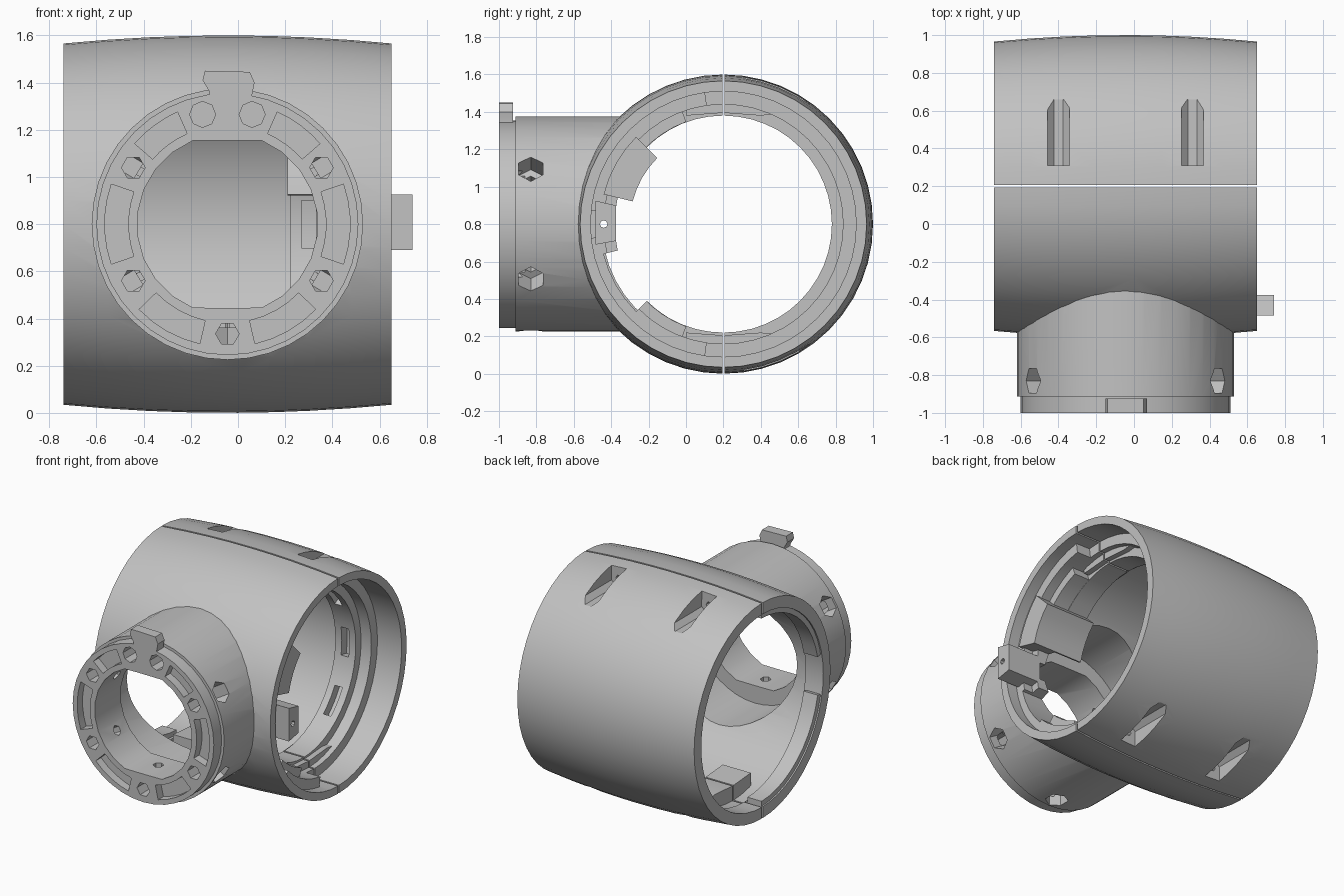
import bpy, bmesh, math
from mathutils import Vector, Matrix

if "Cube" in bpy.data.objects:
    bpy.data.objects.remove(bpy.data.objects["Cube"])

CX, CY, CZ = -0.045, 0.2, 0.8      # nozzle axis x, barrel axis y, shared height
grey = bpy.data.materials.new("light grey plastic")
grey.diffuse_color = (0.54, 0.54, 0.54, 1)
grey.use_nodes = True
grey.node_tree.nodes["Principled BSDF"].inputs["Base Color"].default_value = grey.diffuse_color


def finish(bm, name):
    bmesh.ops.recalc_face_normals(bm, faces=bm.faces)
    me = bpy.data.meshes.new(name)
    bm.to_mesh(me)
    bm.free()
    me.materials.append(grey)
    ob = bpy.data.objects.new(name, me)
    bpy.context.collection.objects.link(ob)
    return ob


def place(axis, a, r, t, centre=None):
    """Point at distance a along an axis, radius r and angle t around it."""
    c, s = r * math.cos(t), r * math.sin(t)
    if axis == 'x':
        cy, cz = centre or (CY, CZ)
        return (a, cy + c, cz + s)
    cx, cz = centre or (CX, CZ)
    return (cx + c, a, cz + s)


def lathe(name, axis, profile, n=40, centre=None, phase=0.0):
    bm = bmesh.new()
    rings = [[bm.verts.new(place(axis, a, r, 2 * math.pi * (i + phase) / n, centre))
              for i in range(n)] for a, r in profile]
    for p, q in zip(rings, rings[1:]):
        for i in range(n):
            j = (i + 1) % n
            bm.faces.new((p[i], p[j], q[j], q[i]))
    bm.faces.new(rings[0])
    bm.faces.new(rings[-1])
    return finish(bm, name)


def prism(name, lower, upper):
    bm = bmesh.new()
    p = [bm.verts.new(v) for v in lower]
    q = [bm.verts.new(v) for v in upper]
    for i in range(len(p)):
        j = (i + 1) % len(p)
        bm.faces.new((p[i], p[j], q[j], q[i]))
    bm.faces.new(p)
    bm.faces.new(q)
    return finish(bm, name)


def sector(name, axis, a0, a1, r0, r1, lo, hi):
    steps = max(4, round(abs(a1 - a0) / 7.5))
    ts = [math.radians(a0 + (a1 - a0) * i / steps) for i in range(steps + 1)]
    outline = [(r0, t) for t in ts] + [(r1, t) for t in reversed(ts)]
    return prism(name, [place(axis, lo, r, t) for r, t in outline],
                 [place(axis, hi, r, t) for r, t in outline])


def box(name, x0, x1, y0, y1, z0, z1):
    c = [(x0, y0), (x1, y0), (x1, y1), (x0, y1)]
    return prism(name, [(x, y, z0) for x, y in c], [(x, y, z1) for x, y in c])


def radial(name, deg, r0, r1, rad, y, n=6):
    """Cylinder pointing outwards from the nozzle axis."""
    d = Vector((math.cos(math.radians(deg)), 0, math.sin(math.radians(deg))))
    bm = bmesh.new()
    mid = Vector((CX, y, CZ)) + d * (r0 + r1) / 2
    m = Matrix.Translation(mid) @ d.to_track_quat('Z', 'Y').to_matrix().to_4x4()
    bmesh.ops.create_cone(bm, cap_ends=True, segments=n, radius1=rad,
                          radius2=rad, depth=r1 - r0, matrix=m)
    return finish(bm, name)


def combine(ob, op, other):
    mod = ob.modifiers.new("join", 'BOOLEAN')
    mod.operation, mod.solver, mod.object = op, 'EXACT', other
    dg = bpy.context.evaluated_depsgraph_get()
    dg.update()
    me = bpy.data.meshes.new_from_object(ob.evaluated_get(dg))
    ob.modifiers.clear()
    ob.data = me
    bpy.data.objects.remove(other)


def add(ob, other):
    combine(ob, 'UNION', other)


def cut(ob, other):
    combine(ob, 'DIFFERENCE', other)


# Bulging barrel with the nozzle collar joined on the front
xs = [-0.74, -0.55, -0.37, -0.2, 0.0, 0.15, 0.3, 0.48, 0.65]
body = lathe("front_half", 'x',
             [(x, 0.8 - 0.034 * ((x + 0.045) / 0.695) ** 2) for x in xs], 48)
add(body, lathe("collar", 'y', [(-1, 0.555), (-0.912, 0.555), (-0.912, 0.575),
                                (0, 0.575)]))

# Stepped bore: recess at the right end, then a stepped retaining ring
cut(body, lathe("bore", 'x', [(0.7, 0.71), (0.46, 0.71), (0.46, 0.64),
                              (0.38, 0.64), (0.38, 0.58), (0.22, 0.58),
                              (0.22, 0.70), (-0.6, 0.70), (-0.6, 0.685),
                              (-0.8, 0.685)], 48))

# Front half of the ring reaches nearer the rim; the left end has a key slot
for s in (1, -1):
    add(body, sector("front_ring", 'x', 180 - s * 82, 180 - s * 6, 0.64, 0.73, 0.44, 0.57))
    add(body, sector("front_lip", 'x', 180 - s * 70, 180 - s * 6, 0.582, 0.66, 0.36, 0.50))
    add(body, sector("left_lip", 'x', 180 - s * 90, 180 - s * 12, 0.65, 0.72, -0.73, -0.62))

# Notches in the retaining ring, and shallow windows on its rear half
for a0, a1 in ((135, 166), (194, 225)):
    cut(body, sector("notch", 'x', a0, a1, 0.5, 0.66, 0.21, 0.6))
for a0 in (-10, 30, -50):
    cut(body, sector("window", 'x', a0, a0 + 20, 0.5, 0.64, 0.27, 0.33))

# Nozzle passage and its flat-sided mouth
cut(body, lathe("passage", 'y', [(-0.71, 0.48), (-0.3, 0.48)]))
mouth = []
for i in range(24):
    t = 2 * math.pi * (i + 0.5) / 24
    mouth.append((CX + 0.383 * math.cos(t),
                  CZ + max(-0.355, min(0.355, 0.383 * math.sin(t)))))
cut(body, prism("mouth", [(x, -1.1, z) for x, z in mouth],
                [(x, -0.6, z) for x, z in mouth]))

# Screw bosses across the seam, with open channels on the rear half
boss = [(0.0, 0.58), (0.2, 0.595), (0.4, 0.58), (0.57, 0.60), (0.57, 0.66),
        (0.4, 0.72), (0.0, 0.72)]
for x in (-0.40, 0.31):
    for s in (1, -1):
        add(body, prism("boss", [(x - 0.11, y, CZ + s * h) for y, h in boss],
                        [(x + 0.11, y, CZ + s * h) for y, h in boss]))
        zc = CZ + s * 0.70
        cut(body, lathe("channel", 'y', [(0.31, 0.064), (0.66, 0.064)], 8, (x, zc), 0.5))
        z0, z1 = sorted((zc, CZ + s * 0.9))
        cut(body, box("channel_top", x - 0.059, x + 0.059, 0.31, 0.62, z0, z1))
        cut(body, lathe("screw_hole", 'y', [(0.08, 0.025), (0.35, 0.025)], 6, (x, zc)))

# Pockets in the nozzle face
for a0, a1 in ((-19, 19), (41, 66), (114, 139), (161, 199), (224, 257), (283, 316)):
    cut(body, sector("pocket", 'y', a0, a1, 0.42, 0.52, -1.05, -0.94))

# Face holes and matching radial holes around the collar
for deg in (31, 149, 211, 270, 329):
    t = math.radians(deg)
    c = (CX + 0.465 * math.cos(t), CZ + 0.465 * math.sin(t))
    cut(body, lathe("face_hole", 'y', [(-1.05, 0.05), (-0.86, 0.05)], 6, c))
    cut(body, radial("radial_hole", deg, 0.44, 0.65, 0.075, -0.83))
    cut(body, radial("radial_through", deg, 0.34, 0.5, 0.035, -0.83))

# Catch tab on top of the nozzle, with two holes beside it
tab = [(-0.12, 1.25), (-0.12, 1.36), (-0.15, 1.41), (-0.14, 1.45),
       (0.05, 1.445), (0.07, 1.40), (0.06, 1.35), (0.06, 1.25)]
add(body, prism("catch_tab", [(x, -1, z) for x, z in tab],
                [(x, -0.925, z) for x, z in tab]))
for s in (-1, 1):
    cut(body, lathe("catch_hole", 'y', [(-1.05, 0.055), (-0.84, 0.055)], 8,
                    (CX + s * 0.105, 1.265)))

# Locating lug standing out from the retaining ring, with a small pin hole
lug = [(-0.485, 0.69), (-0.375, 0.71), (-0.375, 0.90), (-0.485, 0.925)]
add(body, prism("lug", [(0.48, y, z) for y, z in lug],
                [(0.74, y, z) for y, z in lug]))
cut(body, lathe("pin_hole", 'x', [(0.35, 0.02), (0.8, 0.02)], 8, (-0.44, 0.8)))

# Split into front and rear shells along the seam
rear = body.copy()
rear.data = body.data.copy()
rear.name = "rear_half"
bpy.context.collection.objects.link(rear)
cut(body, box("rear_space", -2, 2, 0.194, 2, -1, 3))
cut(rear, box("front_space", -2, 2, -2, 0.206, -1, 3))

for ob in (body, rear):
    bpy.ops.object.select_all(action='DESELECT')
    ob.select_set(True)
    bpy.context.view_layer.objects.active = ob
    bpy.ops.object.shade_smooth_by_angle(angle=math.radians(30))
